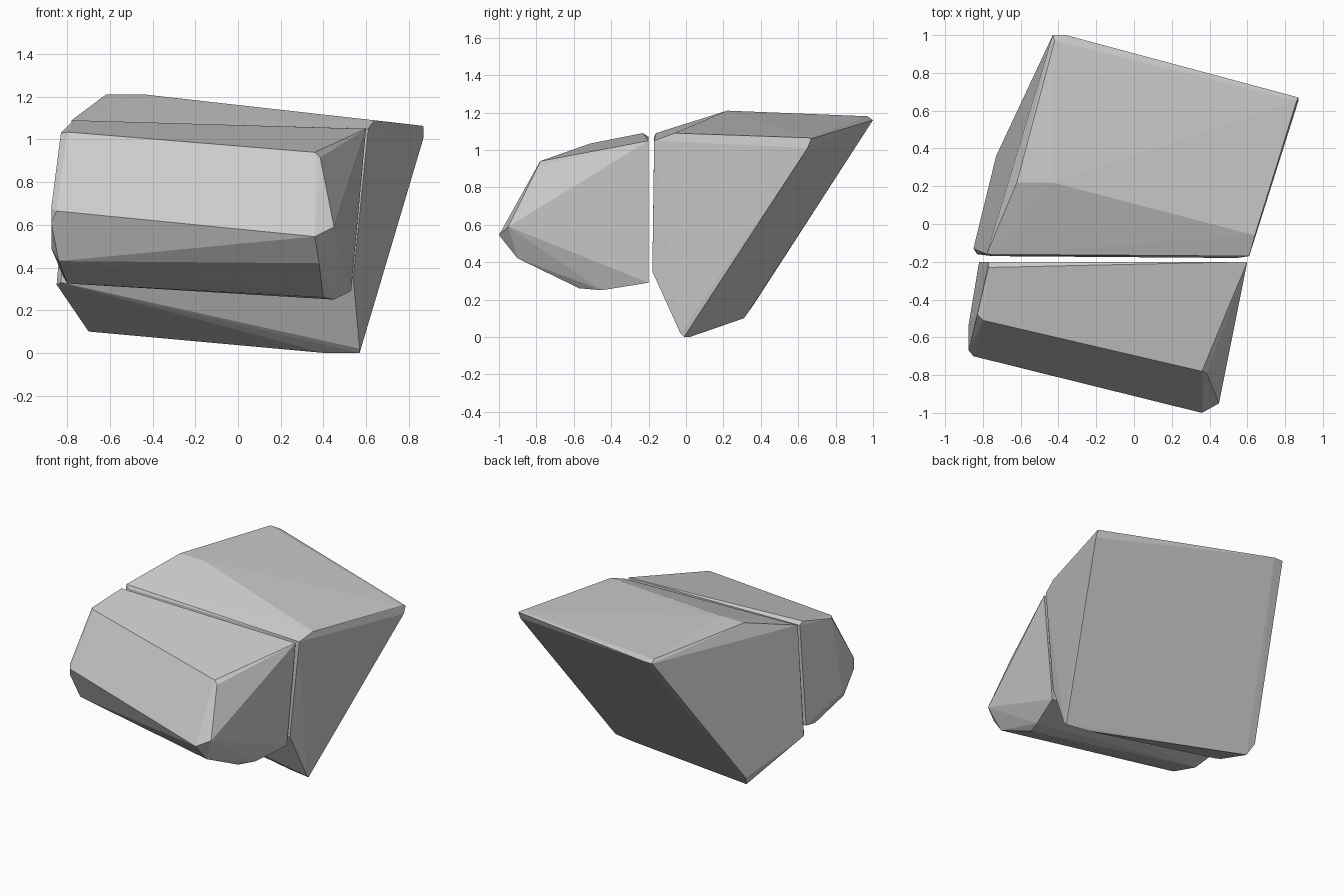
import bpy, bmesh, math


def rock_chunk(name, corners):
    """Faceted convex chunk wrapped around its corner points."""
    bm = bmesh.new()
    for c in corners:
        bm.verts.new(c)
    res = bmesh.ops.convex_hull(bm, input=bm.verts[:])
    loose = {g for g in res["geom_interior"] + res["geom_unused"]
             if isinstance(g, bmesh.types.BMVert) and not g.link_faces}
    bmesh.ops.delete(bm, geom=list(loose), context='VERTS')
    # merge nearly flat triangles into clean facets
    bmesh.ops.dissolve_limit(bm, angle_limit=math.radians(1.5),
                             verts=bm.verts[:], edges=bm.edges[:])
    bmesh.ops.recalc_face_normals(bm, faces=bm.faces[:])
    me = bpy.data.meshes.new(name)
    bm.to_mesh(me)
    bm.free()
    ob = bpy.data.objects.new(name, me)
    bpy.context.collection.objects.link(ob)
    return ob


# large rear half: wedge with a slanted back and a sloping top
rock_chunk("rear_chunk", [
    (-0.43, 1.00, 1.16), (-0.36, 1.00, 1.16), (-0.42, 0.97, 1.18),
    (0.87, 0.67, 1.06), (0.87, 0.65, 1.01), (0.86, 0.65, 1.065),
    (-0.62, 0.22, 1.21), (-0.43, 0.22, 1.21),
    (0.64, -0.06, 1.09), (0.61, -0.17, 1.05),
    (-0.78, -0.16, 1.09), (-0.75, -0.17, 1.07),
    (-0.85, -0.13, 0.32), (-0.83, -0.16, 0.33),
    (-0.73, 0.36, 0.17), (-0.70, 0.31, 0.10),
    (0.40, 0.02, 0.00), (0.57, -0.01, 0.00), (0.57, -0.03, 0.02),
    (0.54, -0.18, 0.35)])

# smaller front half: rounded wedge split off along a flat plane
rock_chunk("front_chunk", [
    (-0.77, -0.20, 1.07), (-0.77, -0.23, 1.09), (0.60, -0.20, 1.05),
    (-0.83, -0.48, 1.03), (-0.80, -0.51, 1.035),
    (0.36, -0.78, 0.94), (0.385, -0.79, 0.915),
    (0.45, -0.95, 0.59), (0.36, -1.00, 0.545),
    (-0.875, -0.67, 0.68), (-0.85, -0.70, 0.665), (-0.875, -0.67, 0.61),
    (-0.875, -0.53, 0.49), (-0.84, -0.60, 0.43), (0.38, -0.90, 0.42),
    (-0.80, -0.33, 0.325), (-0.82, -0.20, 0.36),
    (0.40, -0.57, 0.26), (0.45, -0.45, 0.25), (0.53, -0.20, 0.29)])
